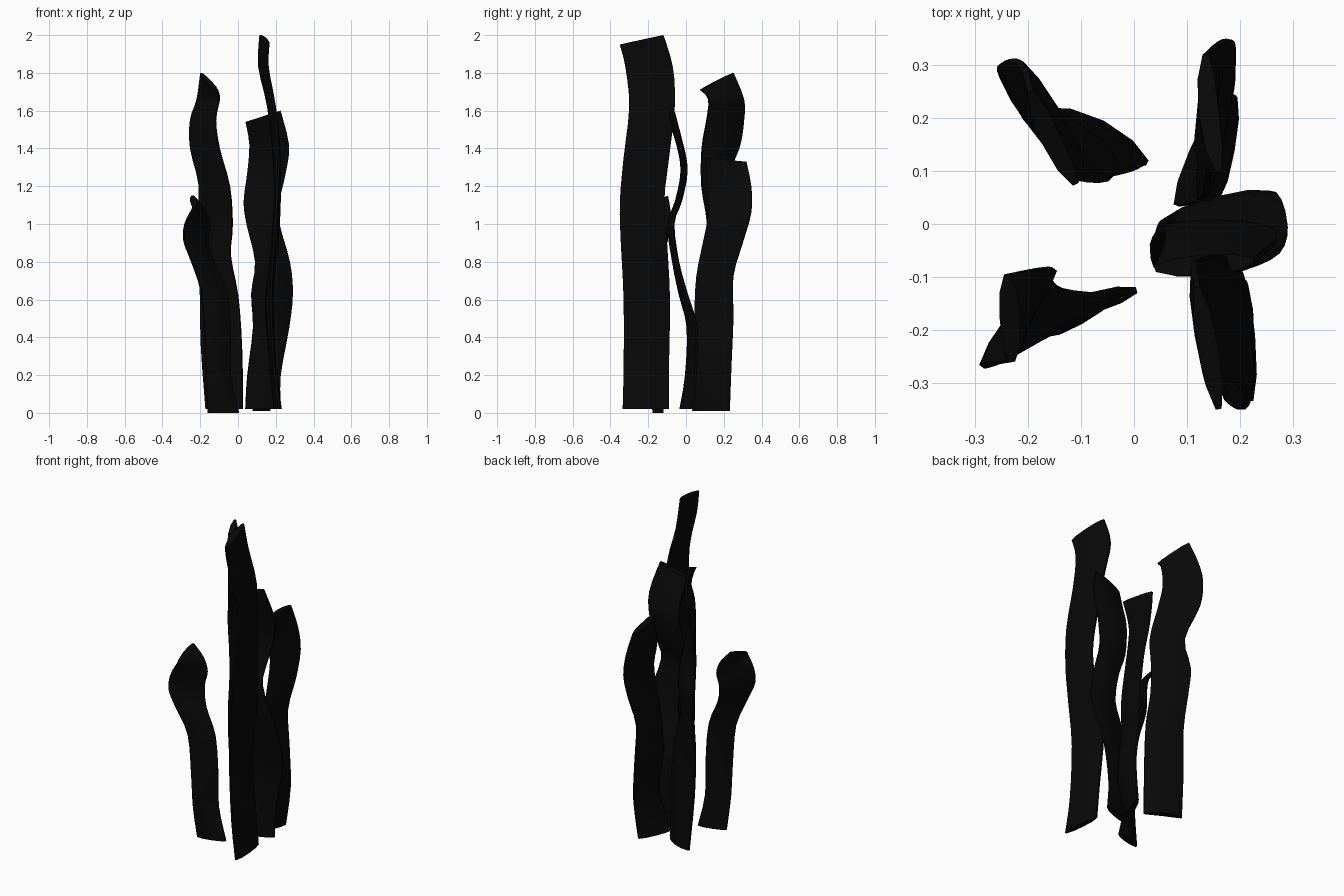
import bpy, bmesh
from mathutils import Vector

black = bpy.data.materials.new("near_black")
black.diffuse_color = (0.0025, 0.0025, 0.0025, 1)
STEPS = 3
# cross-section: position across the width, side of the frond
SECTION = [(0, .3), (.2, .85), (.5, 1), (.8, .85), (1, .3),
           (1, -.3), (.8, -.85), (.5, -1), (.2, -.85), (0, -.3)]
HALF = 0.019


def spline(pts):
    """Smooth path through the points (Catmull-Rom)."""
    p = [pts[0]] + pts + [pts[-1]]
    out = []
    for i in range(1, len(p) - 2):
        a, b, c, d = p[i - 1:i + 3]
        for k in range(STEPS):
            t = k / STEPS
            out.append(0.5 * (2 * b + (c - a) * t + (2 * a - 5 * b + 4 * c - d) * t * t
                              + (3 * b - a - 3 * c + d) * t ** 3))
    return out + [pts[-1]]


def frond(name, rows, slant, bow_base=0.0, bow_tip=0.0):
    """Flat wavy frond. Rows: height, edge one x y, edge two x y.
    slant lowers edge one at the tip, bow bends the cross-section."""
    one = [Vector((r[1], r[2], r[0])) for r in rows]
    two = [Vector((r[3], r[4], r[0])) for r in rows]
    one[-1].z -= slant
    bm = bmesh.new()
    rings = []
    pairs = list(zip(spline(one), spline(two)))
    for i, (a, b) in enumerate(pairs):
        bow = bow_base + (bow_tip - bow_base) * i / (len(pairs) - 1)
        side = b - a
        out = Vector((-side.y, side.x, 0)).normalized()
        rings.append([bm.verts.new(a.lerp(b, t) + out * (bow * 4 * t * (1 - t) + HALF * s))
                      for t, s in SECTION])
    n = len(SECTION)
    for lo, hi in zip(rings, rings[1:]):
        for j in range(n):
            k = (j + 1) % n
            bm.faces.new((lo[j], lo[k], hi[k], hi[j]))
    bm.faces.new(rings[0])
    bm.faces.new(rings[-1])
    bmesh.ops.recalc_face_normals(bm, faces=bm.faces)
    me = bpy.data.meshes.new(name)
    bm.to_mesh(me)
    bm.free()
    me.materials.append(black)
    ob = bpy.data.objects.new(name, me)
    bpy.context.collection.objects.link(ob)
    bpy.context.view_layer.objects.active = ob
    ob.select_set(True)
    bpy.ops.object.shade_smooth_by_angle()
    ob.select_set(False)


# tallest frond, front right, running front to back
frond("tall_frond", [
    (0.02, .22, -.335, .20, -.09), (0.25, .19, -.33, .18, -.09),
    (0.6, .175, -.33, .155, -.085), (0.9, .19, -.345, .20, -.10),
    (1.12, .205, -.35, .21, -.115), (1.35, .215, -.33, .195, -.09),
    (1.62, .19, -.30, .165, -.06), (1.83, .155, -.32, .115, -.07),
    (2.0, .16, -.35, .12, -.12)], 0.05)

# right frond, running left to right
frond("right_frond", [
    (0.02, .04, -.03, .225, .04), (0.2, .05, .0, .225, .05),
    (0.45, .08, .01, .27, .055), (0.63, .07, -.03, .29, .0),
    (0.8, .09, -.06, .275, -.05), (1.0, .045, -.085, .22, -.075),
    (1.12, .03, -.045, .22, -.035), (1.28, .05, -.01, .255, -.01),
    (1.42, .06, -.035, .27, -.03), (1.6, .04, -.085, .225, -.07)], 0.06)

# back right frond
frond("back_right_frond", [
    (0.01, .08, .035, .165, .23), (0.25, .155, .045, .19, .24),
    (0.5, .125, .045, .175, .25), (0.72, .135, .055, .165, .25),
    (0.9, .14, .09, .185, .30), (1.06, .14, .12, .185, .345),
    (1.2, .125, .11, .165, .345), (1.33, .16, .10, .135, .32)], -0.02, 0.0, 0.006)

# back left frond
frond("back_left_frond", [
    (0.02, .025, .115, -.17, .215), (0.35, .02, .115, -.195, .20),
    (0.62, .0, .105, -.20, .195), (0.83, -.04, .095, -.21, .225),
    (1.0, -.03, .115, -.22, .235), (1.2, -.045, .085, -.205, .20),
    (1.4, -.10, .085, -.25, .28), (1.55, -.12, .11, -.25, .305),
    (1.66, -.10, .12, -.215, .305), (1.8, -.11, .075, -.195, .25)], 0.09, -0.015, 0.005)

# short front left frond with a curled tip
frond("short_frond", [
    (0.0, .005, -.125, -.16, -.17), (0.2, -.04, -.13, -.17, -.20),
    (0.4, -.04, -.135, -.175, -.21), (0.64, -.06, -.135, -.195, -.215),
    (0.8, -.13, -.125, -.245, -.255), (0.91, -.16, -.10, -.285, -.27),
    (1.0, -.15, -.085, -.28, -.265), (1.08, -.18, -.085, -.24, -.26),
    (1.09, -.24, -.095, -.23, -.26)], -0.06)
